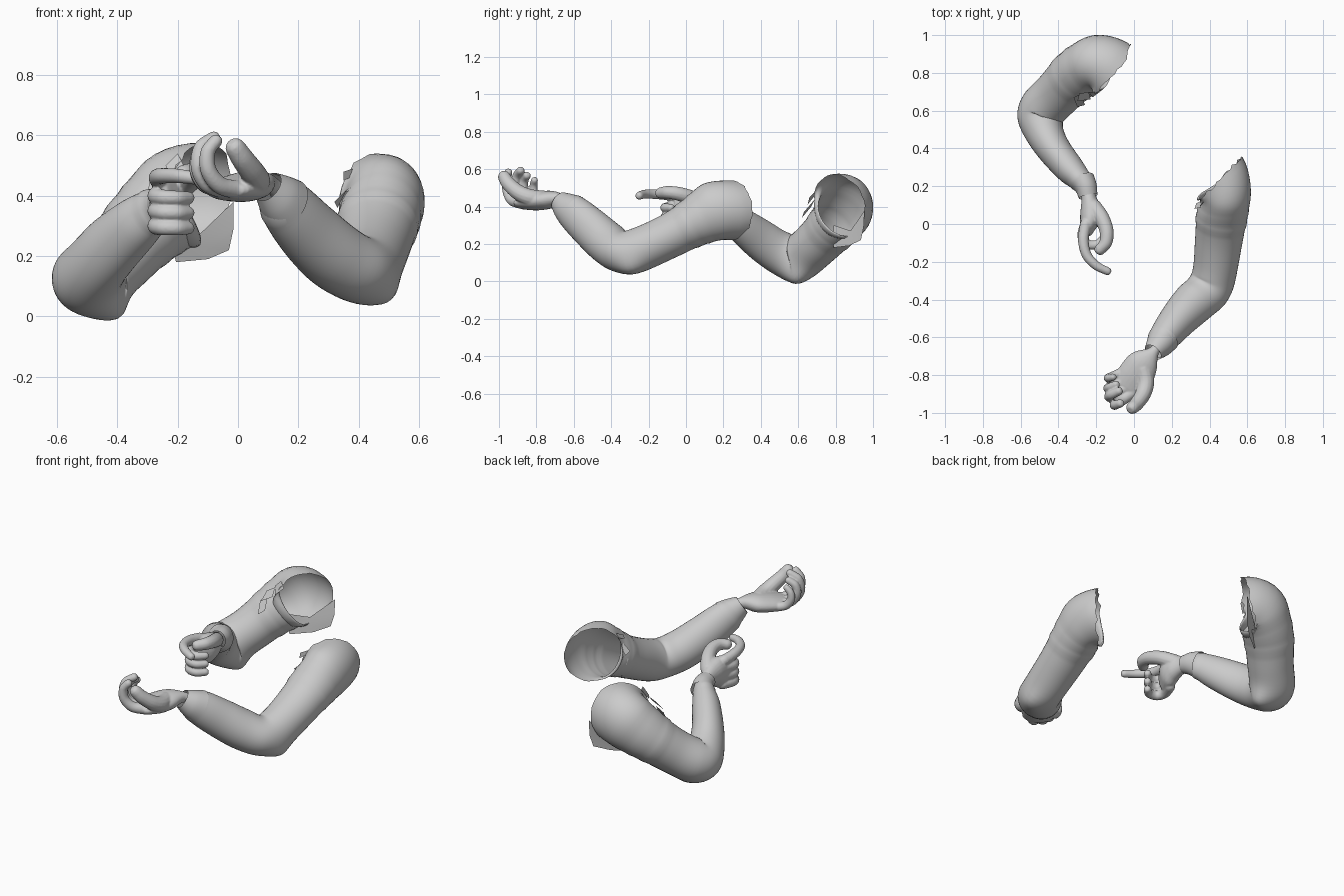
import bpy, bmesh, math, random
from mathutils import Vector

random.seed(4)
UP = Vector((0, 0, 1))
grey = bpy.data.materials.new("light_grey")
grey.diffuse_color = (0.6, 0.6, 0.6, 1)


def spline(a, b, c, d, t):
    return 0.5 * (2 * b + (c - a) * t + (2 * a - 5 * b + 4 * c - d) * t * t
                  + (3 * b - a - 3 * c + d) * t ** 3)


def tube(bm, pts, start=None, seg=40, steps=6, cap=False, folds=(), tear=0.0, up=UP):
    """Sweep an ellipse along (x, y, z, half_width, half_height) points."""
    pos = [Vector(p[:3]) for p in pts]
    n = len(pts)
    tans = [(pos[min(i + 1, n - 1)] - pos[max(i - 1, 0)]).normalized() for i in range(n)]
    if start:
        tans[0] = Vector(start).normalized()
    stations = []
    for i in range(n - 1):
        ids = [max(i - 1, 0), i, i + 1, min(i + 2, n - 1)]
        for k in range(steps + (i == n - 2)):
            t = k / steps
            c = spline(*[pos[j] for j in ids], t)
            w, h = [spline(*[pts[j][m] for j in ids], t) for m in (3, 4)]
            f = 1 + sum(a * math.exp(-((i + t - u) / 0.13) ** 2) for u, a in folds)
            stations.append((c, tans[i].lerp(tans[i + 1], t).normalized(), w * f, h * f))
    if cap:  # rounded ends
        for idx, sgn in ((0, -1), (-1, 1)):
            c, t, w, h = stations[idx]
            extra = [(c + t * sgn * min(w, h) * e, t, w * s, h * s)
                     for e, s in ((0.5, 0.86), (0.85, 0.5))]
            stations = stations + extra if sgn > 0 else extra[::-1] + stations
    rings = []
    for q, (c, t, w, h) in enumerate(stations):
        right = t.cross(up).normalized()
        top = right.cross(t)
        ring = []
        for k in range(seg):
            a = 2 * math.pi * k / seg
            v = c + right * w * math.cos(a) + top * h * math.sin(a)
            if q == 0 and tear:
                v -= t * random.uniform(-0.2, 1) * tear
            ring.append(bm.verts.new(v))
        rings.append(ring)
    for r0, r1 in zip(rings, rings[1:]):
        for k in range(seg):
            j = (k + 1) % seg
            bm.faces.new((r0[k], r0[j], r1[j], r1[k]))
    if cap:
        bm.faces.new(rings[0][::-1])
        bm.faces.new(rings[-1])


def finish(bm, name, smooth=True):
    bmesh.ops.recalc_face_normals(bm, faces=bm.faces)
    me = bpy.data.meshes.new(name)
    bm.to_mesh(me)
    bm.free()
    me.materials.append(grey)
    for p in me.polygons:
        p.use_smooth = smooth
    ob = bpy.data.objects.new(name, me)
    bpy.context.collection.objects.link(ob)
    return ob


def sleeve(name, pts, start, folds, elbow, pull):
    """Sleeve tube with the elbow corner pulled out."""
    bm = bmesh.new()
    tube(bm, pts, start, folds=folds, tear=0.015)
    for v in bm.verts:
        v.co += Vector(pull) * math.exp(-((v.co - Vector(elbow)).length / 0.07) ** 2)
    finish(bm, name)


def hand(name, palm, fingers, finger_up=UP):
    """Palm and fingers fused into one smooth skin."""
    bm = bmesh.new()
    tube(bm, palm, cap=True, seg=24)
    for r, path in fingers:
        m = len(path) - 1
        pts = [(*p, r * (1 - 0.3 * i / m), r * (1 - 0.3 * i / m)) for i, p in enumerate(path)]
        tube(bm, pts, cap=True, seg=14, up=finger_up)
    ob = finish(bm, name)
    rm = ob.modifiers.new("fuse", 'REMESH')
    rm.mode = 'VOXEL'
    rm.voxel_size = 0.005
    rm.use_smooth_shade = True
    sm = ob.modifiers.new("soften", 'SMOOTH')
    sm.factor = 0.5
    sm.iterations = 4


def scraps(name, quads):
    bm = bmesh.new()
    for q in quads:
        bm.faces.new([bm.verts.new(p) for p in q])
    finish(bm, name, False)


# Sleeves, from torn shoulder opening to wrist
sleeve("sleeve_back_arm", [
    (-.14, .825, .405, .172, .175), (-.215, .85, .38, .145, .165),
    (-.318, .78, .288, .137, .137), (-.405, .69, .195, .128, .126),
    (-.478, .615, .135, .127, .125), (-.495, .555, .13, .12, .12),
    (-.468, .47, .172, .1, .113), (-.417, .385, .232, .088, .108),
    (-.335, .285, .307, .077, .092), (-.275, .22, .355, .058, .072),
    (-.247, .17, .375, .05, .055)],
    (-.75, .62, .25), [(1.7, .03), (2.1, .04), (8.9, .06)],
    (-.43, .59, .03), (.03, 0, -.028))
sleeve("sleeve_front_arm", [
    (.46, .235, .38, .165, .16), (.483, .14, .37, .135, .158),
    (.463, .03, .308, .133, .128), (.447, -.1, .237, .125, .118),
    (.425, -.26, .167, .116, .118), (.39, -.35, .16, .118, .112),
    (.315, -.42, .205, .114, .114), (.235, -.505, .28, .1, .11),
    (.155, -.605, .37, .08, .095), (.105, -.67, .425, .05, .055)],
    (.7, -.7, .0), [(1.7, .03), (2.1, .045), (8.2, .04)],
    (.47, -.3, .07), (.025, 0, -.01))

# Cuffs around the wrists
for name, pts in (
        ("cuff_back_arm", [(-.272, .235, .35, .064, .076), (-.252, .19, .37, .057, .064),
                           (-.243, .145, .38, .05, .052)]),
        ("cuff_front_arm", [(.16, -.605, .37, .082, .096), (.13, -.645, .4, .07, .078),
                            (.1, -.68, .43, .05, .055)])):
    bm = bmesh.new()
    tube(bm, pts)
    finish(bm, name)

# Pointing hand: three curled fingers, index forward, thumb over the top
curled = [(.031, [(-.25, .01, z), (-.272, -.06, z - .005), (-.25, -.105, z - .01),
                  (-.2, -.11, z - .012), (-.165, -.08, z - .012)])
          for z in (.405, .355, .305)]
hand("pointing_hand",
     [(-.255, .21, .36, .04, .042), (-.24, .14, .38, .04, .05),
      (-.228, .08, .385, .055, .072), (-.23, .03, .38, .056, .09),
      (-.25, -.03, .375, .038, .09)],
     curled + [
         (.031, [(-.255, .0, .445), (-.268, -.085, .46), (-.25, -.165, .466),
                 (-.2, -.22, .466), (-.14, -.25, .458)]),
         (.044, [(-.215, .09, .41), (-.17, .03, .445), (-.145, -.04, .468),
                 (-.15, -.1, .476), (-.18, -.135, .472)])])

# Open hand: palm up, fingers curling upward, thumb raised
hand("open_hand",
     [(.135, -.635, .41, .03, .03), (.105, -.675, .44, .03, .03),
      (.055, -.73, .437, .08, .048), (.01, -.8, .427, .096, .048),
      (-.035, -.865, .42, .088, .036)],
     [(.032, [(-.0, -.885, .42), (-.06, -.93, .435), (-.098, -.955, .485),
              (-.1, -.958, .545), (-.073, -.95, .582)]),
      (.032, [(-.04, -.865, .42), (-.1, -.9, .44), (-.13, -.915, .495),
              (-.122, -.905, .56), (-.08, -.885, .592)]),
      (.03, [(-.06, -.83, .42), (-.11, -.86, .44), (-.137, -.87, .49),
             (-.128, -.865, .54), (-.095, -.85, .565)]),
      (.027, [(-.06, -.785, .42), (-.11, -.805, .435), (-.137, -.815, .475),
              (-.132, -.815, .515), (-.11, -.81, .54)]),
      (.049, [(.05, -.77, .438), (.062, -.84, .45), (.048, -.9, .478),
              (.015, -.95, .523), (-.008, -.972, .558)])],
     Vector((.5, -.3, .2)).normalized())

# Loose underarm panel hanging from the back arm opening
bm = bmesh.new()
rows = [((-.215, .79, .30), (-.13, .88, .27), (-.015, .955, .38)),
        ((-.22, .785, .23), (-.12, .865, .23), (-.015, .95, .29)),
        ((-.205, .79, .18), (-.1, .87, .19), (-.03, .935, .22))]
g = [[bm.verts.new(p) for p in r] for r in rows]
for i in range(2):
    for j in range(2):
        bm.faces.new((g[i][j], g[i][j + 1], g[i + 1][j + 1], g[i + 1][j]))
finish(bm, "underarm_panel")

# Torn cloth scraps along the opening edges
scraps("torn_scraps_back_arm", [
    [(-.24, .70, .5), (-.2, .7, .54), (-.18, .7, .5), (-.22, .67, .46)],
    [(-.29, .69, .46), (-.24, .7, .49), (-.23, .66, .45), (-.3, .65, .41)],
    [(-.32, .67, .4), (-.28, .69, .44), (-.26, .63, .37), (-.3, .62, .34)],
    [(-.25, .7, .28), (-.23, .69, .24), (-.26, .67, .2), (-.27, .67, .23)]])
scraps("torn_scraps_front_arm", [
    [(.37, .12, .46), (.38, .13, .49), (.35, .1, .48), (.35, .09, .45)],
    [(.35, .12, .4), (.36, .09, .42), (.32, .08, .38), (.33, .11, .36)],
    [(.35, .1, .34), (.37, .12, .3), (.34, .09, .29), (.33, .08, .33)]])
